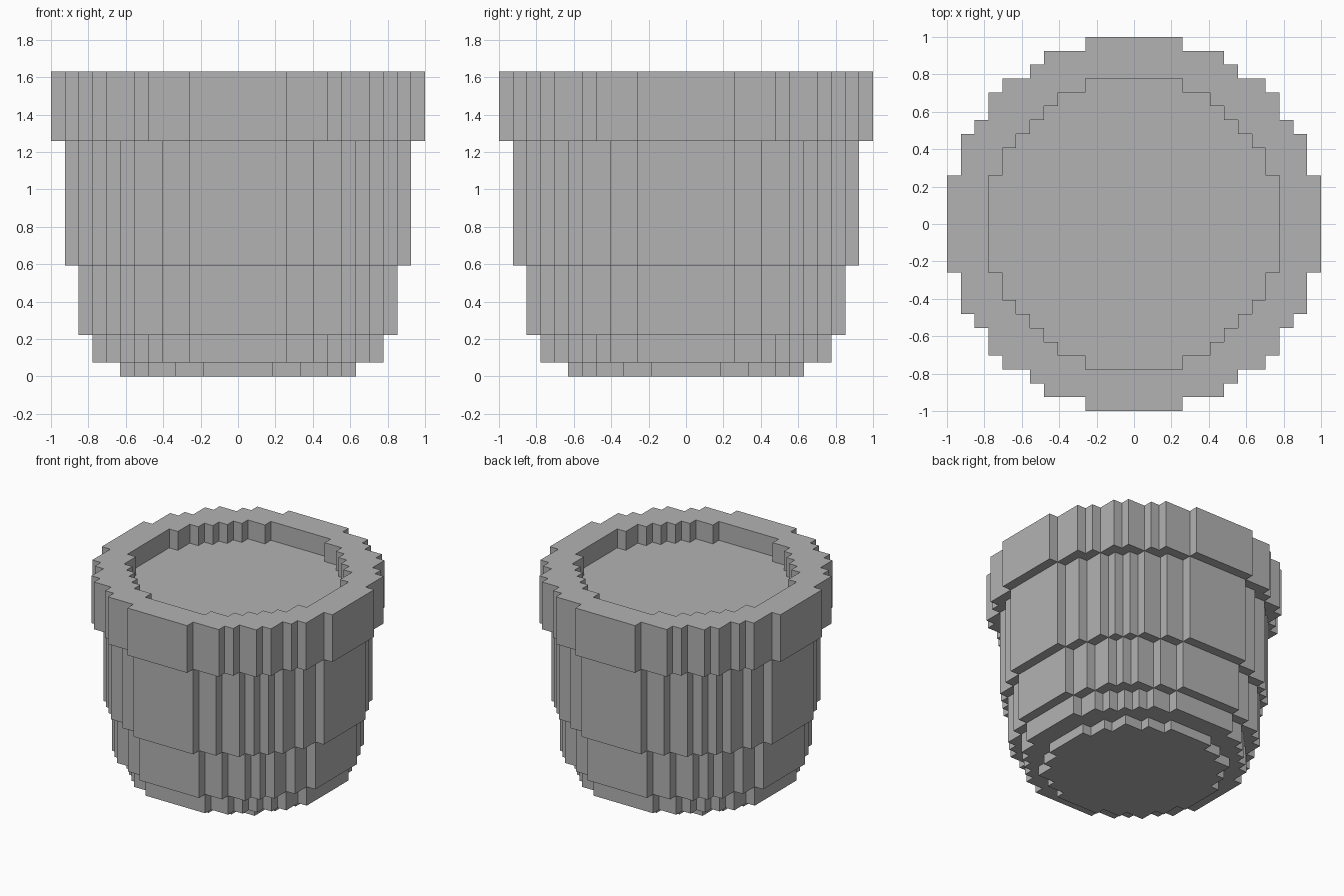
import bpy
import bmesh

cube = bpy.data.objects.get("Cube")
if cube:
    bpy.data.objects.remove(cube)

U = 2 / 27  # size of one block

grey = bpy.data.materials.new("plain grey")
grey.use_nodes = True
colour = (0.45, 0.45, 0.45, 1)
grey.diffuse_color = colour
grey.node_tree.nodes["Principled BSDF"].inputs["Base Color"].default_value = colour

# Stepped round outlines: half-widths of each row, outermost row last
RIM = [3.5, 6.5, 7.5, 9.5, 10.5, 11.5, 12.5, 13.5]
UPPER = [3.5, 5.5, 7.5, 8.5, 9.5, 10.5, 11.5, 12.5]
LOWER = [3.5, 5.5, 7.5, 8.5, 9.5, 10.5, 11.5]
BASE = [3.5, 5.5, 6.5, 7.5, 8.5, 9.5, 10.5]
FOOT = [2.5, 4.5, 6.5, 7.5, 8.5]


def outline(steps):
    """Stair-stepped quarter, turned four times into a closed loop."""
    quarter = []
    for i, (x, y) in enumerate(zip(steps, reversed(steps))):
        if i:
            quarter.append((steps[i - 1], y))
        quarter.append((x, y))
    loop = []
    for sx, sy in ((1, 1), (1, -1), (-1, -1), (-1, 1)):
        part = [(x * sx * U, y * sy * U) for x, y in quarter]
        loop += part if sx == sy else part[::-1]
    return loop


def layer(name, steps, bottom, top, hole=None):
    """Solid stepped slab, or a ring when a hole outline is given."""
    bm = bmesh.new()

    def ring(s, z):
        return [bm.verts.new((x, y, z * U)) for x, y in outline(s)]

    def walls(low, high):
        n = len(low)
        for i in range(n):
            j = (i + 1) % n
            bm.faces.new((low[i], low[j], high[j], high[i]))

    low, high = ring(steps, bottom), ring(steps, top)
    walls(low, high)
    if hole:
        inner_low, inner_high = ring(hole, bottom), ring(hole, top)
        walls(inner_low, inner_high)
        for outer, inner in ((low, inner_low), (high, inner_high)):
            edges = [bm.edges.get((r[i - 1], r[i]))
                     for r in (outer, inner) for i in range(len(r))]
            bmesh.ops.triangle_fill(bm, edges=edges, use_beauty=True)
        bmesh.ops.dissolve_limit(bm, angle_limit=0.01,
                                 verts=bm.verts, edges=bm.edges)
    else:
        bm.faces.new(low)
        bm.faces.new(high)
    bmesh.ops.recalc_face_normals(bm, faces=bm.faces)
    mesh = bpy.data.meshes.new(name)
    bm.to_mesh(mesh)
    bm.free()
    mesh.materials.append(grey)
    obj = bpy.data.objects.new(name, mesh)
    bpy.context.collection.objects.link(obj)


# Pot, from the ground up
layer("foot", FOOT, 0, 1)
layer("base", BASE, 1, 3)
layer("lower_wall", LOWER, 3, 8)
layer("upper_wall", UPPER, 8, 17)
layer("rim", RIM, 17, 22, hole=BASE)
layer("soil", BASE, 17, 20)
